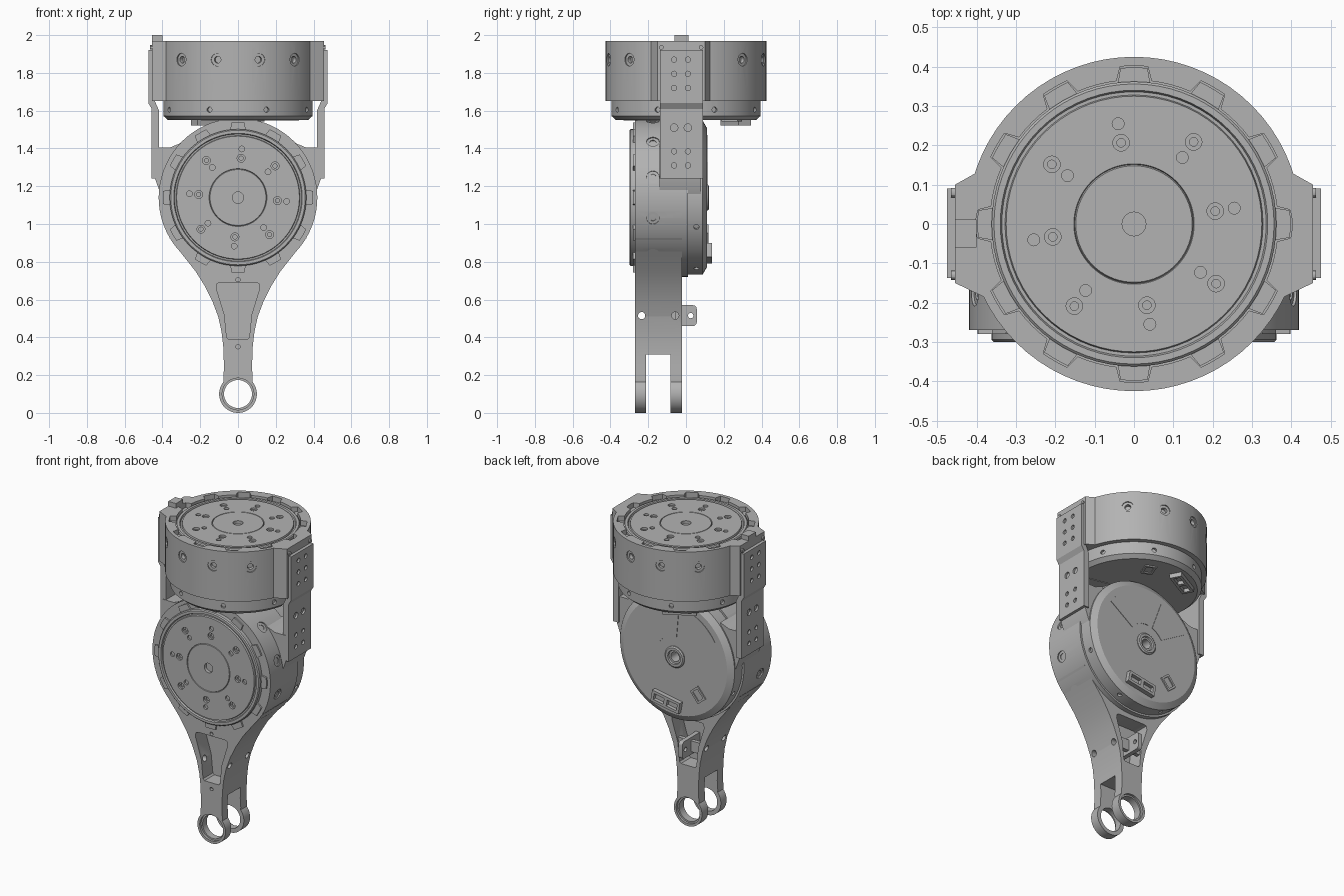
import bpy, bmesh
from math import cos, sin, pi, radians
from mathutils import Matrix, Vector

if "Cube" in bpy.data.objects:
    bpy.data.objects.remove(bpy.data.objects["Cube"])

grey = bpy.data.materials.new("machined_grey")
grey.use_nodes = True
grey.diffuse_color = (0.45, 0.45, 0.45, 1)
grey.node_tree.nodes["Principled BSDF"].inputs["Base Color"].default_value = (0.45, 0.45, 0.45, 1)

T = Matrix.Translation
ID = Matrix.Identity(4)
def R(deg, axis): return Matrix.Rotation(radians(deg), 4, axis)
FRONT = R(90, 'X')          # local x, y become x, z; local z points to the front
SIDE = R(90, 'Y')           # local z points along x
parts = []


def finish(name, bm):
    bmesh.ops.recalc_face_normals(bm, faces=bm.faces)
    mesh = bpy.data.meshes.new(name)
    bm.to_mesh(mesh)
    bm.free()
    mesh.materials.append(grey)
    ob = bpy.data.objects.new(name, mesh)
    bpy.context.collection.objects.link(ob)
    parts.append(ob)
    return ob


def make(name, solids):
    """One object from prisms: (outline, low, high, matrix)."""
    bm = bmesh.new()
    for pts, lo, hi, m in solids:
        a = [bm.verts.new(m @ Vector((x, y, lo))) for x, y in pts]
        b = [bm.verts.new(m @ Vector((x, y, hi))) for x, y in pts]
        bm.faces.new(a)
        bm.faces.new(b)
        for i in range(len(a)):
            j = (i + 1) % len(a)
            bm.faces.new((a[i], a[j], b[j], b[i]))
    return finish(name, bm)


def lathe(name, profile, m, n=72):
    """Closed (radius, height) loop turned round the local z axis."""
    bm = bmesh.new()
    rings = [[bm.verts.new(m @ Vector((r * cos(2*pi*k/n), r * sin(2*pi*k/n), z)))
              for r, z in profile] for k in range(n)]
    c = len(profile)
    for k in range(n):
        a, b = rings[k], rings[(k + 1) % n]
        for i in range(c):
            j = (i + 1) % c
            bm.faces.new((a[i], b[i], b[j], a[j]))
    return finish(name, bm)


def cut(ob, solids):
    tool = make("cutter", solids)
    tool.hide_render = True
    mod = ob.modifiers.new("cut", 'BOOLEAN')
    mod.operation, mod.solver, mod.object = 'DIFFERENCE', 'EXACT', tool
    bpy.context.view_layer.objects.active = ob
    bpy.ops.object.modifier_apply(modifier=mod.name)
    parts.remove(tool)
    bpy.data.objects.remove(tool)


def arc(r, a0, a1, n, x=0, y=0):
    return [(x + r * cos(radians(a0 + (a1 - a0) * i / n)),
             y + r * sin(radians(a0 + (a1 - a0) * i / n))) for i in range(n + 1)]


def disc(x, y, r, n=20): return arc(r, 0, 360, n, x, y)[:-1]


def rect(x0, x1, y0, y1): return [(x0, y0), (x1, y0), (x1, y1), (x0, y1)]


def mirror(pts, s): return [(s * x, y) for x, y in pts]


def lugs(r0, r1):
    pts = []
    for k in range(12):
        pts += arc(r1, 30*k - 5, 30*k + 5, 3) + arc(r0, 30*k + 7, 30*k + 23, 4)
    return pts


def radial(m, angles, r, z, size, depth):
    return [(disc(0, 0, size, 16), -depth, 0.03, m @ R(a, 'Z') @ T((r, 0, z)) @ SIDE) for a in angles]


def motor(name, m, body, spin, plug):
    """Drive unit with its output face at local z = 0."""
    ob = lathe(name + "_motor", [
        (.03, -.41), (.37, -.41), (body, -.388), (body, -.05), (.362, -.05), (.362, -.006), (.356, 0),
        (.340, 0), (.336, -.01), (.328, -.01), (.325, 0), (.153, 0), (.151, -.006), (.148, 0), (.03, 0)], m)
    # Output face screws, large and small in pairs
    big, small, core = [], [], []
    for k in range(8):
        for r, is_big in ((.209, k % 2 == 0), (.258, k % 2 == 1)):
            a = radians(spin + 45 * k)
            x, y = r * cos(a), r * sin(a)
            (big if is_big else small).append((disc(x, y, .021 if is_big else .015), -.012, .02, m))
            if is_big:
                core.append((disc(x, y, .011, 12), -.03, .02, m))
    cut(ob, big + small)
    cut(ob, core)
    cut(ob, radial(m, [22.5 + 45*k for k in range(8)], body, -.355, .014, .015))
    make(name + "_rim_lugs", [(lugs(.35, .398), -.055, -.02, m)])
    lathe(name + "_rear_hub", [(.03, -.40), (.068, -.40), (.068, -.416), (.06, -.422),
                               (.045, -.422), (.042, -.412), (.03, -.412)], m, 36)
    # Rear connectors
    p = m @ R(plug + 90, 'Z') @ T((0, -.3, 0))
    ob = make(name + "_plug", [(rect(-.1, .1, -.037, .037), -.438, -.40, p)])
    cut(ob, [(rect(s*.047 - .036, s*.047 + .036, -.02, .02), -.45, -.415, p) for s in (-1, 1)])
    q = m @ R(plug - 49.5 + 90, 'Z') @ T((0, -.26, 0))
    ob = make(name + "_socket", [(rect(-.035, .035, -.045, .045), -.418, -.40, q)])
    cut(ob, [(rect(-.022, .022, -.032, .032), -.43, -.411, q)])
    # Thin raised sectors on the rear cover
    for i, (a, b) in enumerate(((35, 95), (110, 150))):
        make(name + "_cover_sector_%d" % i,
             [(arc(.33, plug + 80 + a, plug + 80 + b, 12) + arc(.13, plug + 80 + b, plug + 80 + a, 8),
               -.413, -.405, m)])


upper = T((0, 0, 1.96))
lower = T((0, 0, 1.14)) @ FRONT @ T((0, 0, .30))
motor("upper", upper, .395, 9, 118.6)
motor("lower", lower, .408, -4.5, -80)

# Upper housing
up = lathe("upper_housing", [(.36, -.31), (.425, -.31), (.425, .01), (.36, .01)], upper)
cut(up, [(lugs(.366, .402), -.05, .05, upper)])
angles = [a for a in range(15, 360, 30) if abs(cos(radians(a))) < .9]
cut(up, radial(upper, angles, .425, -.09, .034, .008))
cut(up, radial(upper, angles, .425, -.09, .018, .03))

# Lower housing
low = lathe("lower_housing", [(.36, -.31), (.42, -.31), (.42, .27 - .30), (.36, .27 - .30)], lower)
angles = [a for a in range(15, 360, 30) if a not in (255, 285)]
cut(low, radial(lower, angles, .42, -.125, .034, .008))
cut(low, radial(lower, angles, .42, -.125, .018, .03))

# Side flanges, ears and joining brackets
for s, side in ((1, "left"), (-1, "right")):
    flange = [(.455, .1), (.375, .145), (.404, 0), (.372, -.19), (.455, -.15)]
    make(side + "_flange", [(mirror(flange, s), 1.65, 1.97, ID)])
    ear = [(.30, 1.43), (.36, 1.405), (.443, 1.405), (.443, 1.25), (.41, 1.16), (.365, 1.2)]
    make(side + "_ear", [(mirror(ear, s), -.08, .14, FRONT)])
    strap = [(.475, 1.92), (.475, 1.64), (.457, 1.61), (.457, 1.24), (.418, 1.24),
             (.418, 1.6), (.44, 1.65), (.44, 1.92)]
    ob = make(side + "_bracket", [(mirror(strap, s), -.09, .137, FRONT)])
    holes = []
    for z, x, r in ((1.87, .475, .014), (1.795, .475, .014), (1.72, .475, .014),
                    (1.51, .457, .02), (1.385, .457, .014), (1.31, .457, .014)):
        for y in (-.063, .01):
            holes.append((disc(0, 0, r, 16), -.012, .012, T((s * x, y, z)) @ SIDE))
    cut(ob, holes)
    make(side + "_flange_pins", [(disc(0, 0, .012, 12), -.01, .008, T((s * .455, y, 1.935)) @ SIDE)
                                 for y in (-.13, .08)])
make("top_tab", [(rect(-.455, -.4, -.06, .012), 1.95, 2.0, ID)])

# Fork arm: flared neck ending in a round eye
neck = [(.30, .98), (.362, .925), (.29, .832), (.225, .75), (.175, .67), (.135, .59), (.105, .51),
        (.087, .43), (.078, .35), (.074, .24), (.078, .18)]
outline = neck + arc(.1, 40, -220, 36, 0, .1) + mirror(neck, -1)[::-1]
# keep the top edge clear of the central bore
arm = make("fork_arm", [(outline, .02, .27, FRONT)])
cut(arm, [(disc(0, 1.14, .362, 72), -.1, .4, FRONT)])
cut(arm, [(disc(0, .1, .074, 40), -.1, .4, FRONT)])
cut(arm, [(disc(0, .1, .084, 40), .255, .4, FRONT), (disc(0, .1, .084, 40), -.1, .035, FRONT)])
cut(arm, [(rect(-.3, .3, -.1, .31), .083, .212, FRONT)])
pocket = [(.05, .39), (.06, .40), (.072, .52), (.115, .66), (.11, .685), (.095, .69)]
pocket = pocket + mirror(pocket, -1)[::-1]
cut(arm, [(pocket, .17, .4, FRONT), (pocket, -.1, .12, FRONT)])
cut(arm, [(disc(0, z, .011, 12), .25, .4, FRONT) for z in (.35, .705)])
cut(arm, [(disc(0, 0, .019), -.3, .3, T((0, y, .515)) @ SIDE) for y in (-.235, -.057)])

# Cable clip behind the neck; local x is height, local y is depth
clip = T((0, 0, .515)) @ SIDE
tab = [(-.055, -.13), (.055, -.13)] + arc(.02, 0, 90, 5, .035, .037) + arc(.02, 90, 180, 5, -.035, .037)
ob = make("cable_clip", [(tab, -.014, .014, clip)])
cut(ob, [(disc(0, .025, .014), -.1, .1, clip)])
make("clip_crossbar", [(rect(-.078, .078, .48, .55), .03, .055, FRONT)])

for ob in bpy.context.scene.objects:
    ob.select_set(ob in parts)
bpy.context.view_layer.objects.active = parts[0]
bpy.ops.object.shade_smooth_by_angle(angle=radians(30))
